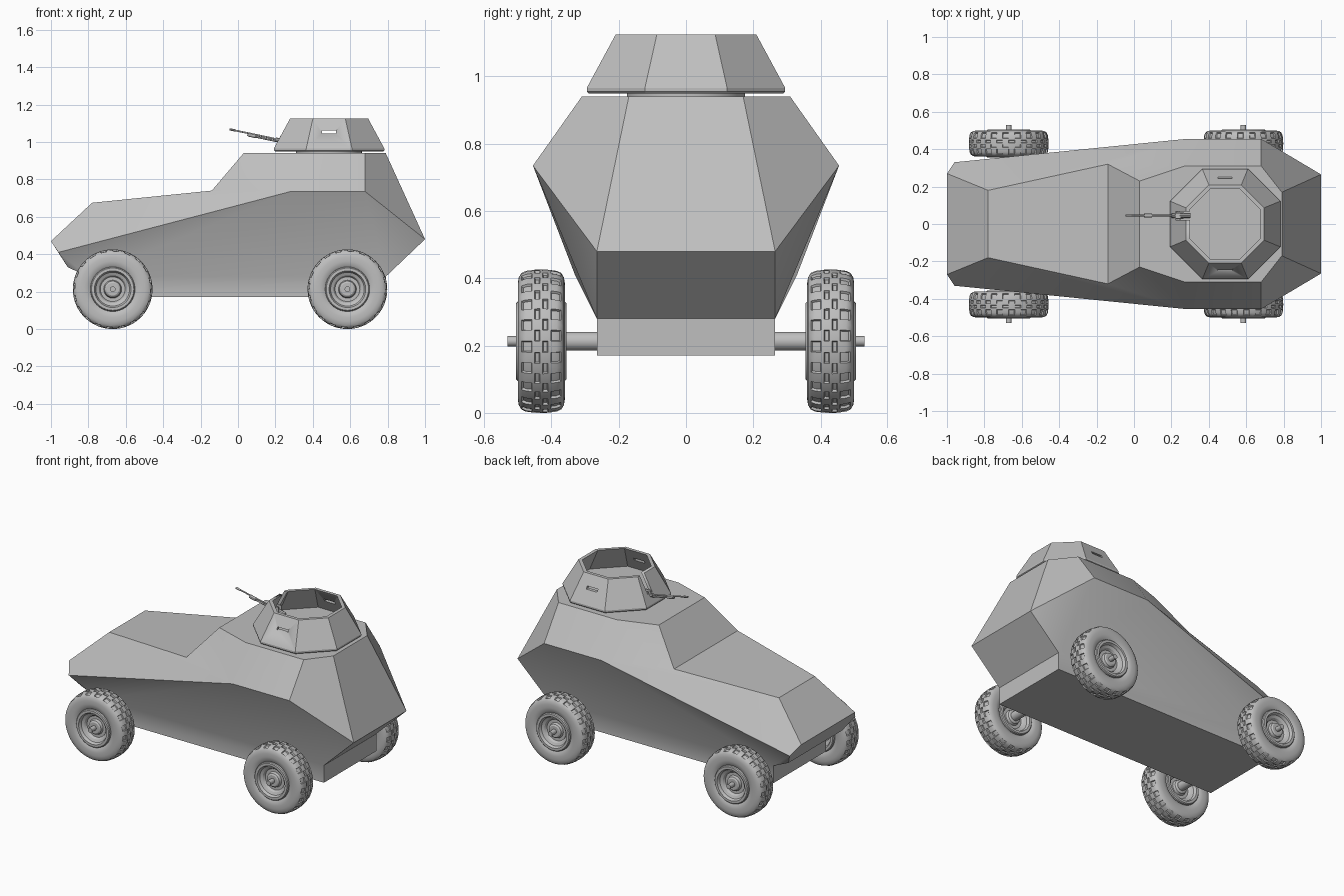
import bpy, bmesh, math
from mathutils import Vector

if "Cube" in bpy.data.objects:
    bpy.data.objects.remove(bpy.data.objects["Cube"])

grey = bpy.data.materials.new("plain_grey")
grey.use_nodes = True
COLOR = (0.52, 0.52, 0.52, 1)
grey.diffuse_color = COLOR
grey.node_tree.nodes["Principled BSDF"].inputs["Base Color"].default_value = COLOR


def activate(ob):
    bpy.ops.object.select_all(action="DESELECT")
    ob.select_set(True)
    bpy.context.view_layer.objects.active = ob


def finish(name, bm, angle=30, loc=(0, 0, 0)):
    """Turn a bmesh into a shaded, coloured object."""
    bmesh.ops.recalc_face_normals(bm, faces=bm.faces)
    me = bpy.data.meshes.new(name)
    bm.to_mesh(me)
    bm.free()
    me.materials.append(grey)
    ob = bpy.data.objects.new(name, me)
    ob.location = loc
    bpy.context.collection.objects.link(ob)
    activate(ob)
    bpy.ops.object.shade_smooth_by_angle(angle=math.radians(angle))
    return ob


def lathe(profile, n, axis="Z", phase=0.0, closed=False):
    """Spin (radius, height) points; returns the bmesh and its faces as rows."""
    bm = bmesh.new()
    rings = []
    for r, h in profile:
        ring = []
        for j in range(1 if r == 0 else n):
            a = phase + 2 * math.pi * j / n
            u, v = r * math.cos(a), r * math.sin(a)
            ring.append(bm.verts.new((u, v, h) if axis == "Z" else (u, h, v)))
        rings.append(ring)
    pairs = list(zip(rings, rings[1:]))
    if closed:
        pairs.append((rings[-1], rings[0]))
    rows = []
    for a, b in pairs:
        row = []
        for j in range(n):
            k = (j + 1) % n
            quad = [a[j % len(a)], a[k % len(a)], b[k % len(b)], b[j % len(b)]]
            row.append(bm.faces.new(list(dict.fromkeys(quad))))
        rows.append(row)
    bmesh.ops.recalc_face_normals(bm, faces=bm.faces)
    return bm, rows


def rod(name, a, b, r, n=12):
    """Cylinder between two points."""
    a, b = Vector(a), Vector(b)
    length = (b - a).length
    bm, _ = lathe([(0, 0), (r, 0), (r, length), (0, length)], n)
    bm.transform((b - a).to_track_quat("Z", "Y").to_matrix().to_4x4())
    return finish(name, bm, loc=a)


def box(name, center, size):
    bm = bmesh.new()
    bmesh.ops.create_cube(bm, size=1)
    bmesh.ops.scale(bm, vec=size, verts=bm.verts)
    return finish(name, bm, loc=center)


def cut(ob, center, size):
    """Cut a box-shaped opening."""
    cutter = box("cutter", center, size)
    cutter.hide_render = True
    activate(ob)
    mod = ob.modifiers.new("opening", "BOOLEAN")
    mod.operation, mod.solver, mod.object = "DIFFERENCE", "EXACT", cutter
    bpy.ops.object.modifier_apply(modifier=mod.name)
    bpy.data.objects.remove(cutter)


# Hull: corner points of one side, mirrored across y
P = dict(
    tip=(-1, .27, .47), cheek=(-.96, .33, .41), chin=(-.91, .27, .33),
    keel_f=(-.8, .265, .28), base_f=(-.8, .265, .17), hood=(-.78, .18, .675),
    cowl=(-.14, .32, .74), roof1=(.03, .23, .94), roof2=(.27, .31, .94),
    roof3=(.68, .31, .94), roof4=(.79, .17, .94), belt1=(.28, .455, .735),
    belt2=(.68, .455, .735), tail=(1, .265, .48), keel_r=(.79, .265, .28),
    base_r=(.79, .265, .17))
SIDE = ["tip hood cheek", "hood belt1 cheek", "hood cowl belt1",
        "cowl roof1 roof2 belt1", "roof2 roof3 belt2 belt1",
        "roof3 roof4 tail belt2", "cheek belt1 keel_f", "chin cheek keel_f",
        "belt1 belt2 keel_r keel_f", "belt2 tail keel_r",
        "keel_f keel_r base_r base_f"]
ACROSS = ["tip hood", "hood cowl", "cowl roof1", "roof1 roof2 roof3 roof4",
          "roof4 tail", "tail keel_r", "keel_r base_r", "base_r base_f",
          "base_f keel_f", "keel_f chin", "chin cheek tip"]
bm = bmesh.new()
L = {k: bm.verts.new(p) for k, p in P.items()}
R = {k: bm.verts.new((p[0], -p[1], p[2])) for k, p in P.items()}
for f in SIDE:
    bm.faces.new([L[k] for k in f.split()])
    bm.faces.new([R[k] for k in reversed(f.split())])
for f in ACROSS:
    names = f.split()
    bm.faces.new([L[k] for k in names] + [R[k] for k in reversed(names)])
finish("hull", bm)

# Turret: open octagon on a low ring
TX = .487
bm, _ = lathe([(0, .935), (.176, .935), (.176, .955), (0, .955)], 32)
finish("turret_ring", bm, loc=(TX, 0, 0))
k = 1 / math.cos(math.pi / 8)
wall = [(0, .95), (.29, .95), (.295, .955), (.295, .966), (.209, 1.125),
        (.188, 1.125), (.268, .972), (0, .972)]
bm, _ = lathe([(r * k, h) for r, h in wall], 8, phase=math.pi / 8)
turret = finish("turret", bm, 20, (TX, 0, 0))
cut(turret, (TX, 0, 1.053), (.076, .8, .017))        # side vision slits
cut(turret, (.255, .045, 1.085), (.12, .045, .13))   # gun port

# Machine gun, tilted up towards the muzzle
GY = .045


def gun_point(x, dz=0):
    return (x, GY, 1.068 - .21 * (x + .045) + dz)


rod("gun_barrel", gun_point(-.045), gun_point(.22), .0045)
rod("gun_muzzle", gun_point(-.045), gun_point(-.015), .006)
rod("gun_gas_tube", gun_point(.05, -.011), gun_point(.22, -.011), .005)
rod("gun_collar", gun_point(.055, -.007), gun_point(.095, -.007), .011)
rod("gun_receiver", gun_point(.2, -.004), gun_point(.3, -.004), .012, 8)
for s in (-1, 1):
    box("gun_bracket", (.245, GY + s * .015, 1.015), (.04, .006, .035))
rod("gun_pivot", (.245, GY - .02, 1.008), (.245, GY + .02, 1.008), .006)

# Tyre with sunken tread blocks
half = [(.116, .058), (.128, .067), (.15, .070), (.172, .070), (.190, .067),
        (.203, .059), (.209, .046), (.2115, .028), (.2125, .020), (.213, .004)]
n = 80
bm, rows = lathe(half + [(r, -w) for r, w in reversed(half)], n, "Y", closed=True)
last = len(rows) - 2
pick = []
for j in range(n):
    if j % 4 in (0, 1):
        pick += [rows[5][j], rows[6][j], rows[last - 8][j]]
    else:
        pick += [rows[last - 5][j], rows[last - 6][j], rows[8][j]]
bmesh.ops.inset_region(bm, faces=pick, thickness=.0025, depth=-.007,
                       use_even_offset=True, use_boundary=True)
tyre = finish("tyre", bm, 40)

# Dished rim with hub cap
face = [(0, .1), (.015, .1), (.015, .058), (.034, .058), (.043, .052),
        (.048, .036), (.066, .036), (.074, .05), (.09, .058), (.098, .075),
        (.113, .075), (.118, .07), (.12, .055)]
bm, _ = lathe(face + [(r, -w) for r, w in reversed(face)], 40, "Y")
rim = finish("rim", bm)

# Four wheels and two axles
for end, x in (("front", -.67), ("rear", .585)):
    rod(end + "_axle", (x, -.4, .213), (x, .4, .213), .028, 24)
    for side, y in (("left", .43), ("right", -.43)):
        for part in (tyre, rim):
            ob = part.copy()
            ob.name = f"{end}_{side}_{part.name}"
            ob.location = (x, y, .213)
            bpy.context.collection.objects.link(ob)
for part in (tyre, rim):
    bpy.data.objects.remove(part)
